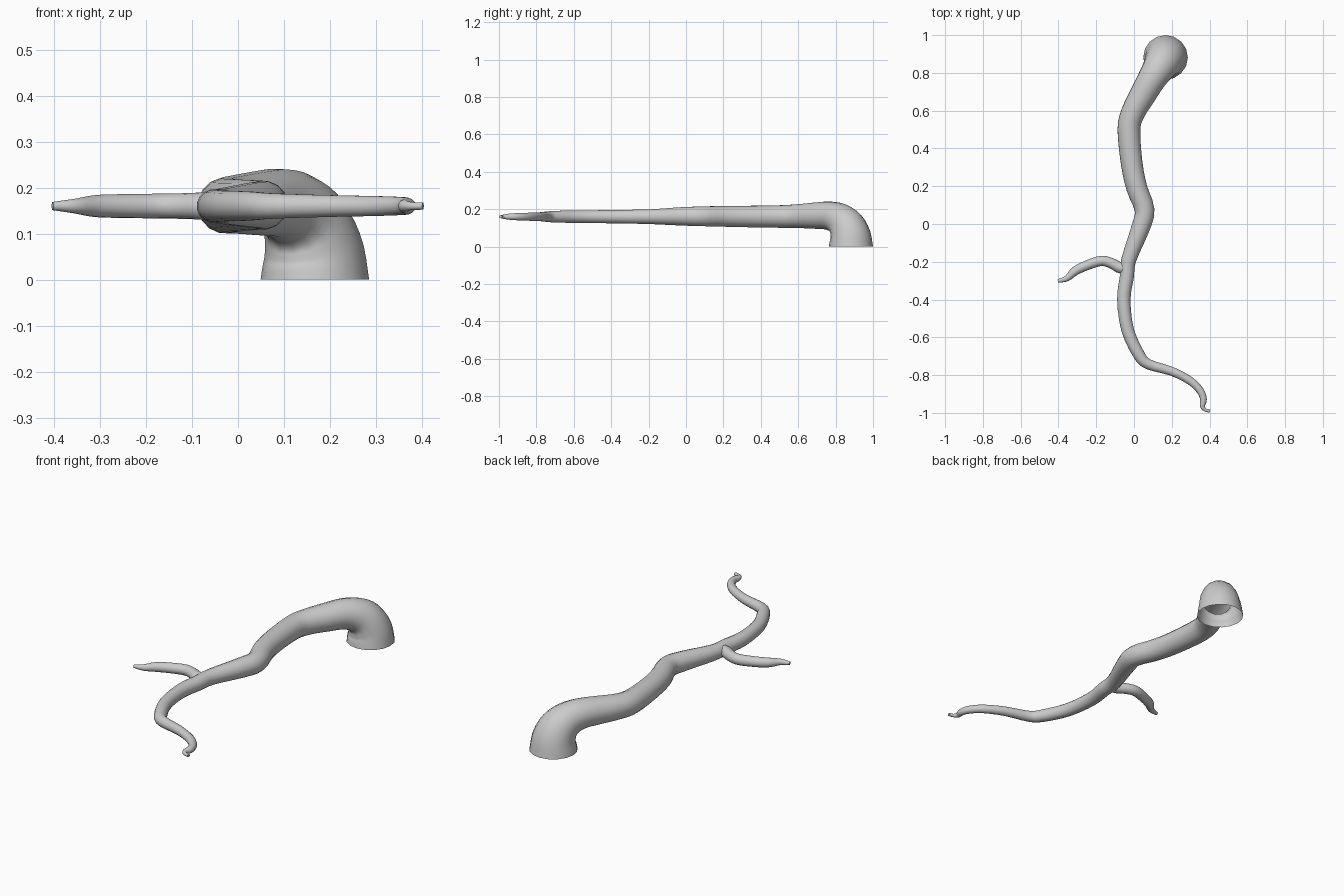
import bpy, bmesh, math
from mathutils import Vector

SIDES = 16


def smooth_path(pts, steps):
    # Catmull-Rom through (x, y, z, radius) points
    p = [Vector(q) for q in pts]
    p = [p[0] * 2 - p[1]] + p + [p[-1] * 2 - p[-2]]
    out = []
    for i in range(1, len(p) - 2):
        a, b, c, d = p[i - 1:i + 3]
        for s in range(steps):
            t = s / steps
            out.append(0.5 * (2 * b + (c - a) * t + (2 * a - 5 * b + 4 * c - d) * t * t
                              + (3 * b - a - 3 * c + d) * t ** 3))
    out.append(p[-2])
    return out


def tube(name, pts, start_dir=None, steps=3):
    path = smooth_path(pts, steps)
    pos = [q.to_3d() for q in path]
    n = len(path)
    bm = bmesh.new()
    rings, u = [], Vector((1, 0, 0))
    for i in range(n):
        t = (pos[min(i + 1, n - 1)] - pos[max(i - 1, 0)]).normalized()
        if i == 0:
            if start_dir:
                t = Vector(start_dir)
            u = t.orthogonal().normalized()
        u = (u - t * u.dot(t)).normalized()
        v = t.cross(u)
        ring = []
        for k in range(SIDES):
            a = 2 * math.pi * k / SIDES
            ring.append(bm.verts.new(pos[i] + (u * math.cos(a) + v * math.sin(a)) * path[i][3]))
        rings.append(ring)
    for r0, r1 in zip(rings, rings[1:]):
        for k in range(SIDES):
            j = (k + 1) % SIDES
            bm.faces.new((r0[k], r0[j], r1[j], r1[k]))
    bm.faces.new(rings[-1])
    mesh = bpy.data.meshes.new(name)
    bm.to_mesh(mesh)
    bm.free()
    ob = bpy.data.objects.new(name, mesh)
    bpy.context.collection.objects.link(ob)
    bpy.context.view_layer.objects.active = ob
    ob.select_set(True)
    bpy.ops.object.shade_smooth_by_angle(angle=math.radians(50))
    ob.select_set(False)
    return ob


# main root: open at the ground, bending over and tapering to a curled tip
tube("main_root", [
    (0.167, 0.882, 0.000, 0.118), (0.165, 0.878, 0.060, 0.109),
    (0.150, 0.855, 0.115, 0.098), (0.125, 0.815, 0.150, 0.085),
    (0.090, 0.760, 0.166, 0.076), (0.050, 0.690, 0.166, 0.071),
    (-0.005, 0.590, 0.163, 0.064), (-0.027, 0.500, 0.161, 0.061),
    (-0.012, 0.320, 0.161, 0.058), (0.015, 0.190, 0.162, 0.056),
    (0.056, 0.075, 0.162, 0.053), (0.035, -0.020, 0.162, 0.050),
    (-0.028, -0.190, 0.160, 0.040), (-0.038, -0.280, 0.160, 0.038),
    (-0.054, -0.400, 0.160, 0.036), (-0.034, -0.560, 0.160, 0.034),
    (0.025, -0.690, 0.160, 0.032), (0.075, -0.742, 0.160, 0.028),
    (0.200, -0.780, 0.160, 0.024), (0.300, -0.832, 0.160, 0.022),
    (0.352, -0.885, 0.160, 0.020), (0.368, -0.930, 0.160, 0.018),
    (0.362, -0.962, 0.160, 0.014), (0.375, -0.983, 0.160, 0.009),
    (0.402, -0.991, 0.160, 0.008)], (0, 0, 1))

# side shoot forking off to the left
tube("side_root", [
    (-0.015, -0.215, 0.160, 0.030), (-0.065, -0.234, 0.160, 0.030),
    (-0.115, -0.210, 0.160, 0.028), (-0.170, -0.195, 0.160, 0.027),
    (-0.245, -0.217, 0.160, 0.026), (-0.310, -0.248, 0.160, 0.024),
    (-0.355, -0.288, 0.160, 0.016), (-0.403, -0.302, 0.160, 0.009)])
